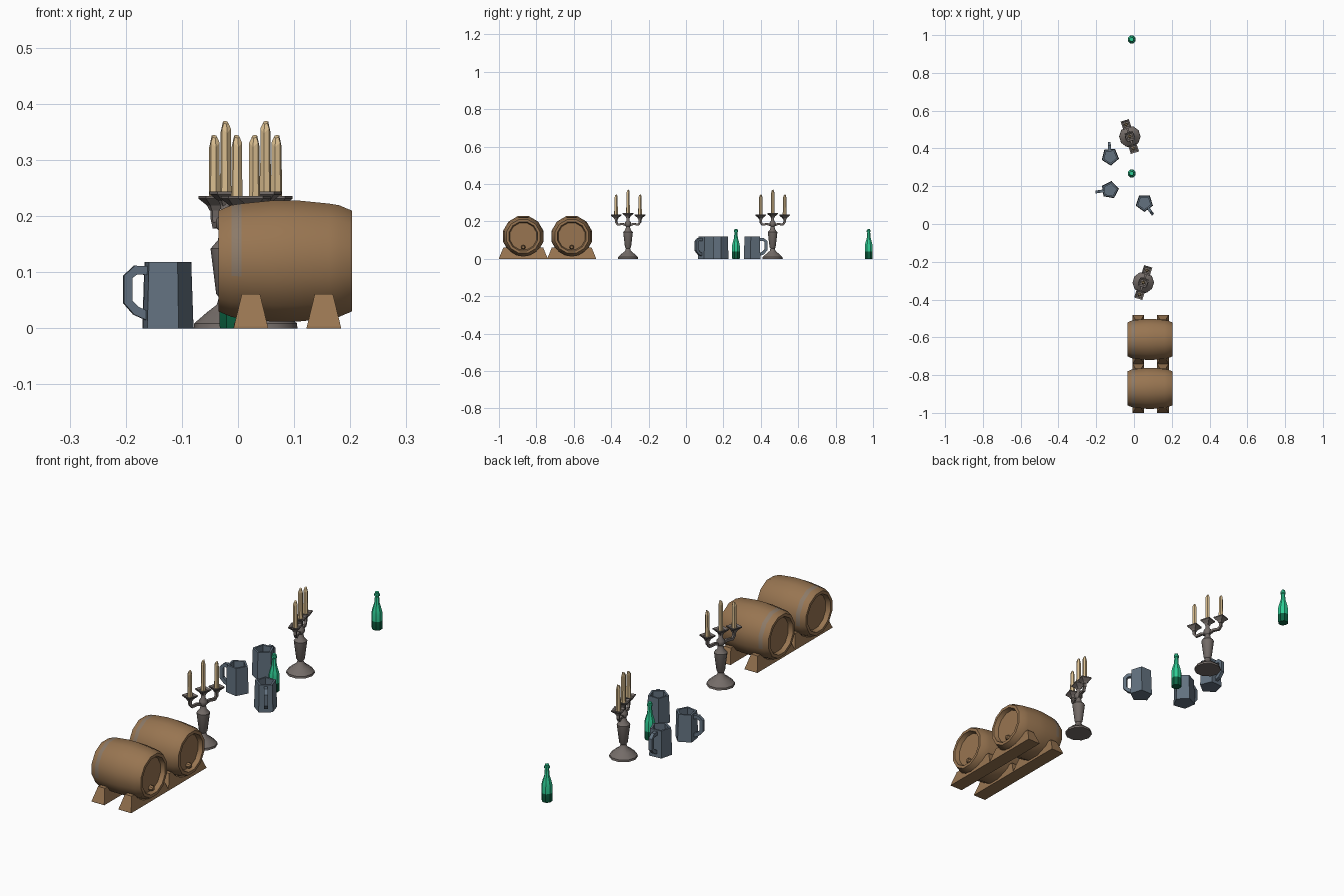
import bpy, bmesh, math
from mathutils import Vector, Matrix

if "Cube" in bpy.data.objects:
    bpy.data.objects.remove(bpy.data.objects["Cube"])


def mat(name, r, g, b):
    lin = lambda c: (c / 255 / 12.92) if c < 10 else ((c / 255 + 0.055) / 1.055) ** 2.4
    m = bpy.data.materials.new(name)
    m.diffuse_color = (lin(r), lin(g), lin(b), 1)
    m.use_nodes = True
    m.node_tree.nodes["Principled BSDF"].inputs["Base Color"].default_value = m.diffuse_color
    return m


WOOD = mat("brown_wood", 152, 117, 81)
HOOP = mat("worn_hoop", 140, 122, 104)
PEWTER = mat("blue_grey_pewter", 98, 113, 127)
IRON = mat("warm_grey_iron", 116, 108, 104)
WAX = mat("cream_wax", 216, 188, 142)
GLASS = mat("green_glass", 46, 204, 148)
WINE = mat("dark_green_glass", 12, 98, 66)


def finish(name, bm, mats, M, smooth=None, rule=None):
    bmesh.ops.remove_doubles(bm, verts=bm.verts, dist=1e-6)
    bmesh.ops.recalc_face_normals(bm, faces=bm.faces)
    if rule:
        for f in bm.faces:
            f.material_index = rule(f.calc_center_median())
    me = bpy.data.meshes.new(name)
    bm.to_mesh(me)
    bm.free()
    for m in mats:
        me.materials.append(m)
    ob = bpy.data.objects.new(name, me)
    ob.matrix_world = M
    bpy.context.collection.objects.link(ob)
    if smooth:
        bpy.ops.object.select_all(action='DESELECT')
        ob.select_set(True)
        bpy.context.view_layer.objects.active = ob
        bpy.ops.object.shade_smooth_by_angle(angle=math.radians(smooth))
    return ob


def lathe(bm, profile, n, phase=0.0):
    """Rings of n sides from (radius, z) pairs, capped at both ends."""
    rings = []
    for r, z in profile:
        rings.append([bm.verts.new((r * math.cos(phase + k * math.tau / n),
                                    r * math.sin(phase + k * math.tau / n), z)) for k in range(n)])
    for a, b in zip(rings, rings[1:]):
        for k in range(n):
            bm.faces.new((a[k], a[(k + 1) % n], b[(k + 1) % n], b[k]))
    bm.faces.new(rings[0][::-1])
    bm.faces.new(rings[-1])
    return rings


def bar(bm, path, wide, thick):
    """Rectangular bar swept along (x, z) points; wide is along y."""
    rings = []
    for i, p in enumerate(path):
        a, b = Vector(path[max(i - 1, 0)]), Vector(path[min(i + 1, len(path) - 1)])
        t = (b - a).normalized()
        nx, nz = -t.y * thick / 2, t.x * thick / 2
        rings.append([bm.verts.new((p[0] + s * nx, w * wide / 2, p[1] + s * nz))
                      for s, w in ((1, 1), (1, -1), (-1, -1), (-1, 1))])
    for a, b in zip(rings, rings[1:]):
        for k in range(4):
            bm.faces.new((a[k], a[(k + 1) % 4], b[(k + 1) % 4], b[k]))
    bm.faces.new(rings[0])
    bm.faces.new(rings[-1])


T = Matrix.Translation
RZ = lambda a: Matrix.Rotation(a, 4, 'Z')
ALONG_X = Matrix.Rotation(math.pi / 2, 4, 'Y')


def barrel(cy):
    # staves with recessed ends, turned about x
    side = [(.093, -.119), (.103, -.096), (.106, -.078), (.112, -.02), (.112, .02),
            (.106, .078), (.103, .096), (.093, .119)]
    prof = [(.074, -.1), (.08, -.119)] + side + [(.08, .119), (.074, .1)]
    bm = bmesh.new()
    lathe(bm, prof, 12, math.pi / 12)
    finish("barrel", bm, [WOOD, HOOP], T((.084, cy, .12)) @ ALONG_X, 35,
           lambda c: int(-.096 < c.z < -.08 and c.x < .04 and math.hypot(c.x, c.y) > .09))
    # bung on the front end
    bm = bmesh.new()
    lathe(bm, [(.012, -.008), (.012, .006), (.007, .013)], 8)
    finish("barrel_bung", bm, [WOOD], T((.188, cy, .062)) @ ALONG_X, 35)
    # two saddle supports, tapering upward
    arc = [(.106 * math.sin(a), .12 - .106 * math.cos(a))
           for a in [math.radians(d) for d in (-56, -40, -20, 0, 20, 40, 56)]]
    tops = [(-.13, .003), (-.106, .061)] + arc + [(.106, .061), (.13, .003)]
    for cx in (.023, .153):
        bm = bmesh.new()
        rows = []
        for y, z in tops:
            w = .031 - .015 * z / .062
            rows.append([bm.verts.new(p) for p in
                         ((-.031, y, 0), (.031, y, 0), (w, y, z), (-w, y, z))])
        for a, b in zip(rows, rows[1:]):
            for k in range(4):
                bm.faces.new((a[k], a[(k + 1) % 4], b[(k + 1) % 4], b[k]))
        bm.faces.new(rows[0])
        bm.faces.new(rows[-1])
        finish("barrel_support", bm, [WOOD], T((cx, cy, 0)))


def candelabrum(x, y, ang):
    M = T((x, y, 0)) @ RZ(ang)
    # turned foot and stem
    bm = bmesh.new()
    lathe(bm, [(.057, 0), (.056, .009), (.034, .028), (.016, .042), (.012, .055), (.017, .062),
               (.027, .142), (.014, .157), (.011, .172), (.017, .18), (.017, .194), (.009, .204),
               (.009, .235)], 10)
    finish("candelabrum_stem", bm, [IRON], M, 40)
    # curved side arms
    bm = bmesh.new()
    for s in (-1, 1):
        bar(bm, [(s * .006, .178), (s * .03, .186), (s * .058, .183), (s * .067, .196), (s * .067, .225)],
            .011, .011)
    finish("candelabrum_arms", bm, [IRON], M)
    for dx, z, top in ((-.067, .222, .345), (0, .23, .37), (.067, .222, .345)):
        # square drip pan
        bm = bmesh.new()
        lathe(bm, [(.01, -.012), (.015, -.003), (.032, .009), (.032, .014), (.02, .008)], 4, math.pi / 4)
        finish("drip_pan", bm, [IRON], M @ T((dx, 0, z)))
        # candle with a slanted, melted tip
        bm = bmesh.new()
        h = top - z
        rings = lathe(bm, [(.0105, .006), (.0095, h * .5), (.0095, h - .014), (.005, h - .003)], 6)
        for k in range(6):
            rings[2][k].co.z -= .008 * (k % 2)
            rings[3][k].co.z += .003 * math.cos(k * math.tau / 6)
        finish("candle", bm, [WAX], M @ T((dx, 0, z)))


def mug(x, y, deg):
    # five-sided hollow body, flat side towards the handle
    M = T((x, y, 0)) @ RZ(math.radians(deg))
    bm = bmesh.new()
    lathe(bm, [(.048, 0), (.048, .006), (.044, .118), (.034, .118), (.034, .085)], 5, math.pi / 5)
    finish("mug_body", bm, [PEWTER], M)
    bm = bmesh.new()
    bar(bm, [(.032, .103), (.056, .104), (.070, .092), (.070, .047), (.055, .031), (.034, .022)],
        .015, .016)
    finish("mug_handle", bm, [PEWTER], M)


def bottle(x, y):
    bm = bmesh.new()
    lathe(bm, [(.021, 0), (.0225, .004), (.0225, .038), (.0225, .07), (.019, .086), (.011, .112),
               (.0085, .142), (.0115, .144), (.0115, .152), (.0085, .154), (.0085, .16)], 8, math.pi / 8)
    finish("bottle", bm, [GLASS, WINE], T((x, y, 0)), 40, lambda c: int(c.z < .038))


for cy in (-.87, -.611):
    barrel(cy)
candelabrum(.049, -.31, math.atan2(.065, .02))
candelabrum(-.022, .463, math.atan2(.064, -.02))
for m in ((-.126, .357, 94), (-.127, .18, 188), (.055, .112, -54)):
    mug(*m)
for y in (.267, .977):
    bottle(-.012, y)
